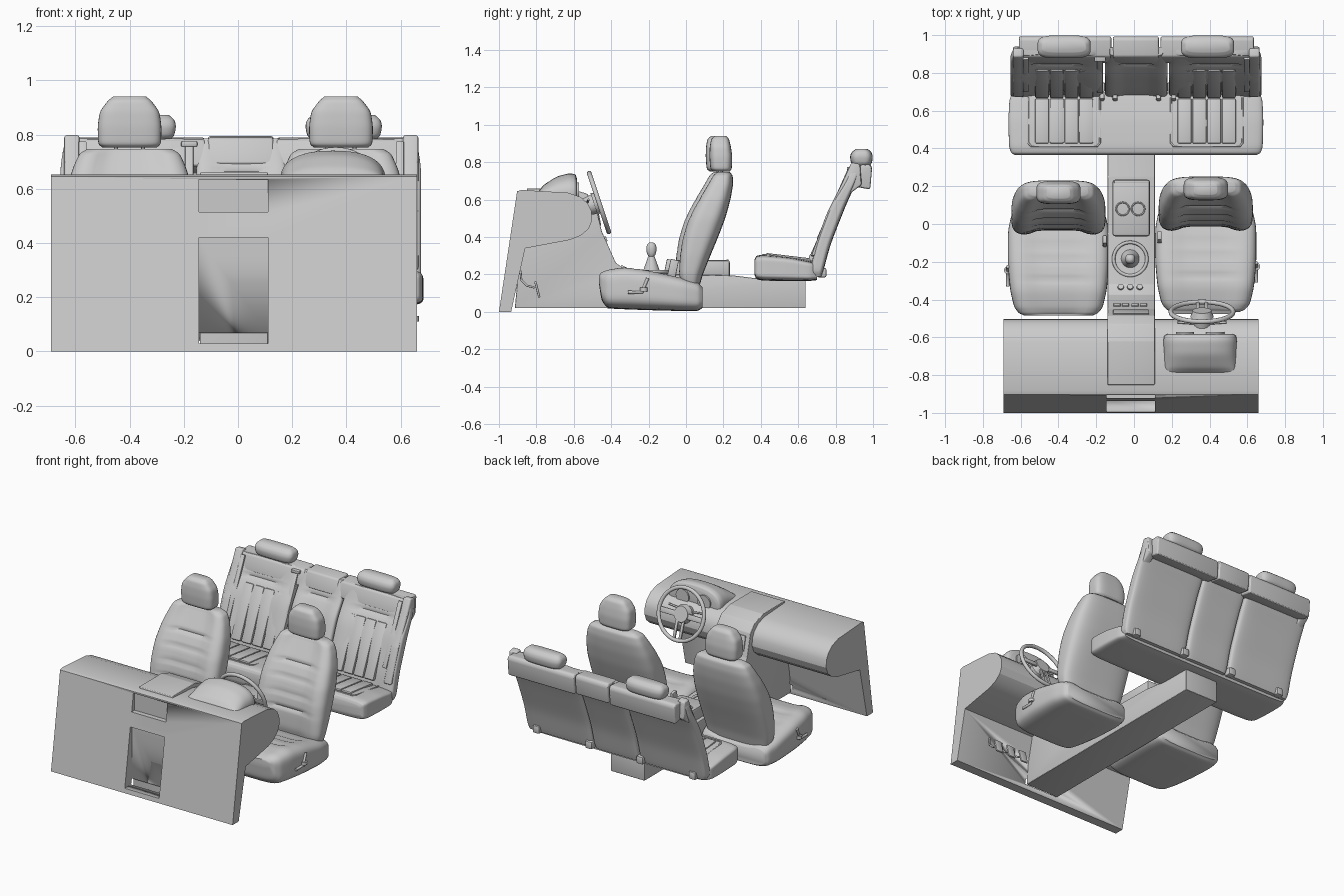
import bpy, bmesh, math
from mathutils import Matrix, Vector

if "Cube" in bpy.data.objects:
    bpy.data.objects.remove(bpy.data.objects["Cube"])


def finish(bm, name, angle=35, mat=None):
    bmesh.ops.recalc_face_normals(bm, faces=bm.faces)
    if mat:
        bm.transform(mat)
    me = bpy.data.meshes.new(name)
    bm.to_mesh(me)
    bm.free()
    ob = bpy.data.objects.new(name, me)
    bpy.context.collection.objects.link(ob)
    bpy.ops.object.select_all(action='DESELECT')
    ob.select_set(True)
    bpy.context.view_layer.objects.active = ob
    bpy.ops.object.shade_smooth_by_angle(angle=math.radians(angle))
    return ob


def loft(name, secs, cx, axis='z', e=4, dip=0, seams=(), n=48, sub=7):
    """Soft body from (t, low, high, half width) sections; dip hollows the front/top side."""
    rows = []
    for p, q in zip(secs, secs[1:]):
        rows += [[a + (b - a) * i / sub for a, b in zip(p, q)] for i in range(sub)]
    rows.append(list(secs[-1]))
    for _ in range(4):
        rows = [rows[0]] + [[(a + 2 * b + c) / 4 for a, b, c in zip(*rows[i - 1:i + 2])]
                            for i in range(1, len(rows) - 1)] + [rows[-1]]
    sd = -1 if axis == 'z' else 1
    m = n // 4
    side = [(-1 + 2 * i / m) for i in range(m)]
    square = [(s, -1) for s in side] + [(1, s) for s in side] + [(-s, 1) for s in side] + [(-1, -s) for s in side]
    bm = bmesh.new()
    rings = []
    for t, lo, hi, hw in rows:
        half, mid, ring = (hi - lo) / 2, (hi + lo) / 2, []
        groove = sum(0.012 * math.exp(-((t - s) / 0.008) ** 2) for s in seams)
        for p, q in square:
            r = (abs(p) ** e + abs(q) ** e) ** (-1 / e)
            u, v = p * r, q * r
            w = mid + half * v
            if v * sd > 0:
                w -= sd * abs(v) * (dip * min(1, half / 0.06) + groove) / (1 + (u / 0.6) ** 8)
            ring.append(bm.verts.new((cx + hw * u, w, t) if axis == 'z' else (cx + hw * u, t, w)))
        rings.append(ring)
    for a, b in zip(rings, rings[1:]):
        for i in range(n):
            bm.faces.new((a[i], a[(i + 1) % n], b[(i + 1) % n], b[i]))
    bm.faces.new(rings[0])
    bm.faces.new(rings[-1])
    return finish(bm, name, 50)


def extrude(name, pts, x0, x1, bevel=0):
    """Side profile (y, z) extruded along x."""
    bm = bmesh.new()
    f = bm.faces.new([bm.verts.new((x0, y, z)) for y, z in pts])
    g = bmesh.ops.extrude_face_region(bm, geom=[f])['geom']
    bmesh.ops.translate(bm, vec=(x1 - x0, 0, 0), verts=[v for v in g if isinstance(v, bmesh.types.BMVert)])
    if bevel:
        bmesh.ops.bevel(bm, geom=bm.edges[:], offset=bevel, segments=3, affect='EDGES', profile=0.5)
    return finish(bm, name, 25)


def pad(name, loc, size, rx=0, bevel=0.006, mat=None):
    bm = bmesh.new()
    bmesh.ops.create_cube(bm, size=1)
    bmesh.ops.scale(bm, vec=size, verts=bm.verts)
    if bevel:
        bmesh.ops.bevel(bm, geom=bm.edges[:], offset=bevel, segments=2, affect='EDGES', profile=0.5)
    m = Matrix.Translation(loc) @ Matrix.Rotation(rx, 4, 'X')
    return finish(bm, name, 35, (mat @ m) if mat else m)


def cone(name, loc, r1, r2, h, rx=0, mat=None):
    bm = bmesh.new()
    bmesh.ops.create_cone(bm, cap_ends=True, segments=28, radius1=r1, radius2=r2, depth=h)
    m = Matrix.Translation(loc) @ Matrix.Rotation(rx, 4, 'X')
    return finish(bm, name, 35, (mat @ m) if mat else m)


def torus(name, loc, R, r, mat=None):
    bm = bmesh.new()
    N, M = 48, 12
    v = [[bm.verts.new(((R + r * math.cos(b)) * math.cos(a), (R + r * math.cos(b)) * math.sin(a), r * math.sin(b)))
          for b in (math.tau * j / M for j in range(M))] for a in (math.tau * i / N for i in range(N))]
    for i in range(N):
        for j in range(M):
            bm.faces.new((v[i][j], v[(i + 1) % N][j], v[(i + 1) % N][(j + 1) % M], v[i][(j + 1) % M]))
    return finish(bm, name, 60, mat @ Matrix.Translation(loc) if mat else Matrix.Translation(loc))


def tube(name, pts, r):
    cu = bpy.data.curves.new(name, 'CURVE')
    cu.dimensions, cu.bevel_depth, cu.bevel_resolution, cu.use_fill_caps = '3D', r, 3, True
    s = cu.splines.new('POLY')
    s.points.add(len(pts) - 1)
    for p, c in zip(s.points, pts):
        p.co = (*c, 1)
    ob = bpy.data.objects.new(name, cu)
    bpy.context.collection.objects.link(ob)


# Dashboard with firewall, and the two recesses in its front
dash = extrude('dashboard', [(-1, 0), (-.935, 0), (-.86, .34), (-.62, .385), (-.56, .41), (-.52, .445), (-.502, .49),
               (-.505, .54), (-.525, .58), (-.565, .615), (-.63, .637), (-.88, .652), (-.903, .645)], -.69, .66)
for z, h, y, d in ((.225, .39, -.98, .12), (.575, .12, -.92, .06)):
    cut = pad('recess_cutter', (-.017, y, z), (.255, d, h), bevel=0)
    mod = dash.modifiers.new('recess', 'BOOLEAN')
    mod.object, mod.operation, mod.solver = cut, 'DIFFERENCE', 'EXACT'
    bpy.context.view_layer.objects.active = dash
    bpy.ops.object.modifier_apply(modifier=mod.name)
    bpy.data.objects.remove(cut)

# Centre console running from the dashboard to below the rear bench
extrude('centre_console', [(-.915, .02), (.64, .02), (.64, .175), (.37, .18), (.25, .195), (-.05, .2), (-.32, .222),
        (-.375, .262), (-.45, .43), (-.485, .58), (-.53, .632), (-.62, .66), (-.85, .66), (-.88, .4)], -.14, .11, .004)
pad('armrest_box', (-.015, .085, .23), (.2, .3, .095), bevel=.015)
pad('armrest_slot', (-.015, .222, .275), (.18, .012, .012), bevel=.002)
for x in (-.06, .022):
    torus('cup_holder_ring', (x, .08, .278), .034, .004)
torus('shifter_ring', (-.02, -.185, .215), .088, .009)
cone('shifter_boot', (-.02, -.185, .255), .05, .014, .1)
loft('shifter_knob', [(.29, -.195, -.175, .012), (.31, -.21, -.16, .025), (.345, -.214, -.156, .028),
     (.366, -.205, -.165, .02), (.372, -.193, -.177, .008)], -.02, e=2.2, n=24, sub=4)
for x in (-.07, -.02, .03):
    cone('climate_knob', (x, -.335, .235), .018, .015, .02, -.5)
for x in (-.09, -.045, .005, .05):
    pad('stack_button', (x, -.43, .39), (.036, .028, .012), -1.15, .003)
pad('stack_screen', (-.015, -.468, .51), (.19, .01, .1), .2, .003)

# Instrument hood and dials
loft('instrument_hood', [(-.785, .61, .65, .19), (-.76, .57, .68, .19), (-.69, .53, .725, .19), (-.62, .52, .742, .195),
     (-.59, .53, .735, .19), (-.582, .55, .71, .17)], .35, 'y', e=2.4)
for x in (.27, .43):
    cone('dial', (x, -.58, .645), .048, .048, .014, math.pi / 2)

# Steering wheel, tilted toward the driver
W = Matrix.Translation((.36, -.465, .585)) @ Matrix.Rotation(-1.249, 4, 'X')
torus('steering_wheel_rim', (0, 0, 0), .165, .0125, W)
cone('steering_hub', (0, 0, -.01), .062, .05, .035, 0, W)
cone('steering_column', (0, 0, -.08), .04, .055, .13, 0, W)
for s in (-1, 1):
    pad('wheel_spoke', (s * .1, .005, -.003), (.12, .036, .012), 0, .004, W)
    pad('wheel_lower_spoke', (s * .022, .1, -.003), (.02, .12, .012), 0, .004, W)
    tube('column_stalk', [(.36, -.53, .58), (.36 + s * .13, -.52, .6)], .006)

# Pedals
for x in (.24, .34, .44):
    tube('pedal_arm', [(x, -.885, .22), (x, -.88, .17), (x, -.85, .14), (x, -.81, .13)], .006)
    pad('pedal_plate', (x, -.795, .12), (.055, .012, .09), .25, .004)

# Front seats
for cx, dy, out in ((-.4, -.02, -1), (.38, 0, 1)):
    def yshift(ss):
        return [(z, a + dy, b + dy, w) for z, a, b, w in ss]
    loft('front_seat_cushion', [(t + dy, a, b, w) for t, a, b, w in (
        (-.465, .15, .2, .18), (-.452, .06, .22, .21), (-.42, .02, .235, .235), (-.33, .015, .25, .256),
        (-.2, .01, .232, .268), (-.02, .005, .19, .268), (.065, .005, .165, .25), (.087, .02, .14, .23))],
        cx, 'y', e=4.5, dip=.02, seams=(-.28 + dy, -.18 + dy, -.09 + dy))
    loft('front_seat_backrest', yshift((
        (.13, -.03, .07, .22), (.2, -.05, .09, .24), (.3, -.047, .13, .248), (.4, -.032, .172, .25),
        (.5, .0, .21, .247), (.6, .055, .238, .232), (.68, .105, .252, .208), (.73, .135, .25, .185),
        (.747, .16, .235, .155))), cx, e=3.6, dip=.035, seams=(.33, .42, .51, .6))
    loft('front_headrest', yshift((
        (.752, .145, .235, .1), (.765, .13, .245, .116), (.83, .125, .248, .118), (.885, .127, .24, .11),
        (.925, .135, .23, .08), (.941, .155, .215, .06))), cx, e=4)
    for s in (-.05, .05):
        tube('headrest_post', [(cx + s, .19 + dy, .7), (cx + s, .19 + dy, .78)], .007)
    xo = cx + out * .268
    tube('recline_lever', [(xo, -.31 + dy, .105), (xo, -.235 + dy, .105), (xo, -.205 + dy, .18)], .009)
    cone('recline_pivot', (xo, -.225 + dy, .12), .02, .02, .02).matrix_world  # pivot boss
    pad('belt_buckle', (cx - out * .245, -.07 + dy, .23), (.022, .045, .1), -.2, .005)

# Rear bench cushion with ribbed inserts
loft('rear_cushion', [(.366, .2, .28, .64), (.375, .175, .3, .66), (.41, .167, .307, .672), (.55, .165, .295, .675),
     (.66, .165, .272, .67), (.7, .17, .26, .65)], .01, 'y', e=9, n=96)
SL = -.42
for cx in (-.37, .385):
    for i in range(4):
        x = cx + (i - 1.5) * .078
        pad('cushion_rib', (x, .545, .29), (.074, .24, .022), -.12, .008)
        pad('backrest_rib', (x, .75, .46), (.074, .03, .36), SL, .01)
    tube('cushion_piping', [(cx - .19, .67, .272), (cx - .19, .43, .304), (cx - .175, .412, .306),
         (cx + .175, .412, .306), (cx + .19, .43, .304), (cx + .19, .67, .272)], .005)

# Rear backrest: two outer seats and a narrow middle seat
for name, cx, w in (('left', -.41, .245), ('middle', .012, .165), ('right', .43, .245)):
    loft('rear_backrest_' + name, [(.19, .68, .725, w * .94), (.22, .66, .735, w), (.36, .69, .772, w),
         (.57, .768, .855, w), (.68, .84, .905, w), (.76, .875, .935, w * .95), (.785, .89, .94, w * .85)],
         cx, e=6, dip=.02, seams=(.66,))
lip = [(.85, .685), (.9, .67), (.985, .655), (.995, .77), (.98, .79), (.885, .782)]
extrude('rear_top_left', lip, -.61, -.12, .012)
extrude('rear_top_middle', [(y, z + .006) for y, z in lip], -.112, .132, .012)
extrude('rear_top_right', lip, .14, .635, .012)

# Rear headrests, side wings, belts and floor brackets
for cx in (-.37, .39):
    loft('rear_headrest', [(.782, .9, .98, .12), (.795, .882, .994, .135), (.83, .876, 1, .142), (.855, .885, .992, .136),
         (.872, .91, .97, .115)], cx, e=4, sub=5)
for s in (-1, 1):
    x = .012 + s * .625
    extrude('rear_side_wing', [(.67, .3), (.73, .3), (.86, .62), (.94, .68), (.93, .79), (.885, .8), (.84, .7), (.75, .52)],
            x - .028, x + .028, .01)
    pad('rear_belt_outer', (.012 + s * .585, .79, .58), (.03, .014, .42), SL, .003)
    pad('rear_bracket', (.012 + s * .58, .725, .21), (.05, .05, .05), 0, .008)
    pad('rear_bracket', (.012 + s * .19, .725, .21), (.05, .05, .05), 0, .008)
pad('rear_belt_inner', (-.18, .79, .56), (.03, .016, .44), SL, .003)
pad('belt_guide', (-.18, .885, .765), (.06, .05, .02), 0, .005)
for x in (-.17, -.1, .13, .21):
    pad('rear_buckle', (x, .67, .28), (.025, .03, .05), -.3, .005)
